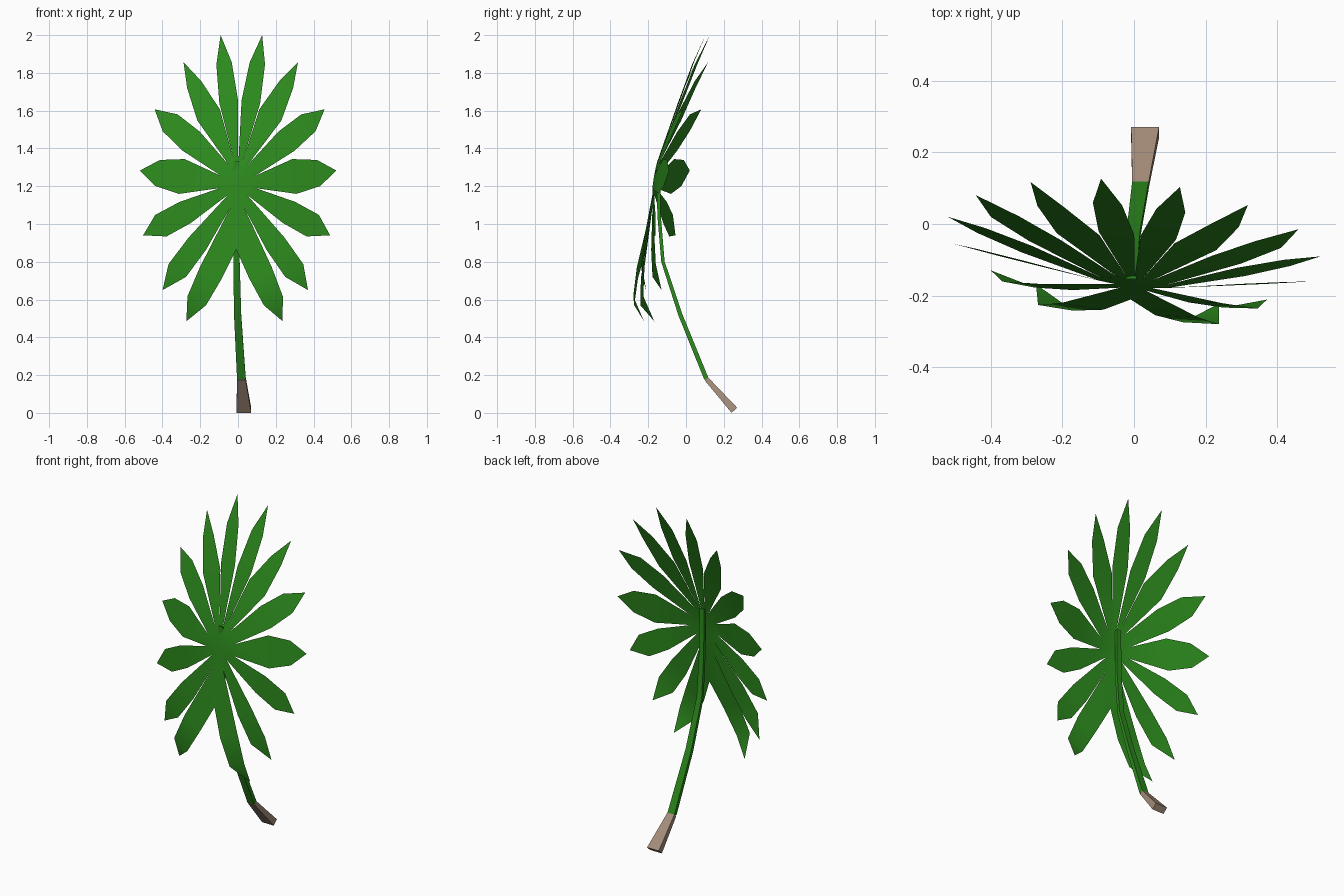
import bpy, bmesh
from mathutils import Vector

if "Cube" in bpy.data.objects:
    bpy.data.objects.remove(bpy.data.objects["Cube"])


def material(name, color):
    m = bpy.data.materials.new(name)
    m.diffuse_color = (*color, 1)
    m.use_nodes = True
    m.node_tree.nodes["Principled BSDF"].inputs["Base Color"].default_value = m.diffuse_color
    return m


GREEN = material("leaf_green", (0.025, 0.25, 0.012))
BROWN = material("stalk_brown", (0.38, 0.27, 0.20))
YAW = -0.106


def finish(name, bm, mat):
    me = bpy.data.meshes.new(name)
    bm.to_mesh(me)
    bm.free()
    me.materials.append(mat)
    for p in me.polygons:
        p.use_smooth = True
    ob = bpy.data.objects.new(name, me)
    bpy.context.collection.objects.link(ob)
    bpy.context.view_layer.objects.active = ob
    ob.select_set(True)
    bpy.ops.object.shade_smooth_by_angle(angle=0.6)
    ob.select_set(False)


# Notches between neighbouring leaflets on one half, top to bottom (x, z)
NOTCH = [(0, 1.31), (.022, 1.33), (.048, 1.31), (.09, 1.255),
         (.095, 1.19), (.05, 1.155), (.035, 1.09), (0, .865)]
# Leaflets: tip x, y, z, half widths at middle and outer station, forward bow
LEAFLETS = [(.11, .115, 2.0, .050, .041, .01),
            (.303, .085, 1.857, .066, .041, .01),
            (.45, .033, 1.607, .067, .059, .01),
            (.52, -.035, 1.283, .093, .070, .0),
            (.495, -.108, .94, .064, .065, .0),
            (.385, -.17, .65, .057, .058, .03),
            (.255, -.195, .485, .066, .055, .06)]


def notch_point(p):
    return Vector((p[0], -.15 + .13 * (p[1] - 1.33), p[1]))


# Palmate leaf: fan of leaflets, both halves, slightly yawed
bm = bmesh.new()
for side in (1, -1):
    def vert(p):
        x = p.x * side
        return bm.verts.new((x + .024 * (p.z - 1.25), p.y + YAW * x, p.z))

    for i, (tx, ty, tz, w1, w2, bow) in enumerate(LEAFLETS):
        ja, jb = notch_point(NOTCH[i]), notch_point(NOTCH[i + 1])
        root, tip = (ja + jb) / 2, Vector((tx, ty, tz))
        axis = Vector((tip.x - root.x, 0, tip.z - root.z)).normalized()
        across = Vector((-axis.z, 0.11 * axis.x, axis.x))
        rows = [(vert(ja), vert(jb))]
        for t, w, b in ((.48, w1, bow * .8), (.78, w2, bow)):
            c = root.lerp(tip, t) - Vector((0, b, 0))
            rows.append((vert(c + across * w), vert(c - across * w)))
        for (a, b), (c, d) in zip(rows, rows[1:]):
            bm.faces.new((a, c, d, b))
        bm.faces.new((rows[2][0], vert(tip), rows[2][1]))
        bm.faces.new((vert(Vector((0, -.167, 1.2))), *rows[0]))
bmesh.ops.remove_doubles(bm, verts=bm.verts, dist=0.0005)
bm.normal_update()
for f in bm.faces:
    if f.normal.y > 0:
        f.normal_flip()
finish("palm_leaf", bm, GREEN)


# Flattened four-sided tube swept along a path of (x, y, z, half width, half depth)
def tube(name, path, mat):
    bm = bmesh.new()
    pts = [Vector(p[:3]) for p in path]
    rings = []
    for i, p in enumerate(path):
        d = (pts[min(i + 1, len(pts) - 1)] - pts[max(i - 1, 0)]).normalized()
        n = Vector((1, 0, 0)).cross(d).normalized()
        rings.append([bm.verts.new(pts[i] + Vector((sx * p[3], 0, 0)) + n * sy * p[4])
                      for sx, sy in ((-1, -1), (1, -1), (1, 1), (-1, 1))])
    for a, b in zip(rings, rings[1:]):
        for k in range(4):
            bm.faces.new((a[k], a[(k + 1) % 4], b[(k + 1) % 4], b[k]))
    bm.faces.new(rings[0])
    bm.faces.new(rings[-1])
    bmesh.ops.recalc_face_normals(bm, faces=bm.faces)
    finish(name, bm, mat)


# Green stem and brown foot
tube("stem", [(.018, .108, .18, .023, .012), (-.002, -.03, .52, .019, .011),
              (-.008, -.122, .80, .017, .009), (-.008, -.143, 1.05, .016, .009),
              (-.008, -.146, 1.33, .015, .008)], GREEN)
tube("stem_foot", [(.031, .256, .014, .039, .020), (.018, .108, .18, .023, .012)], BROWN)
